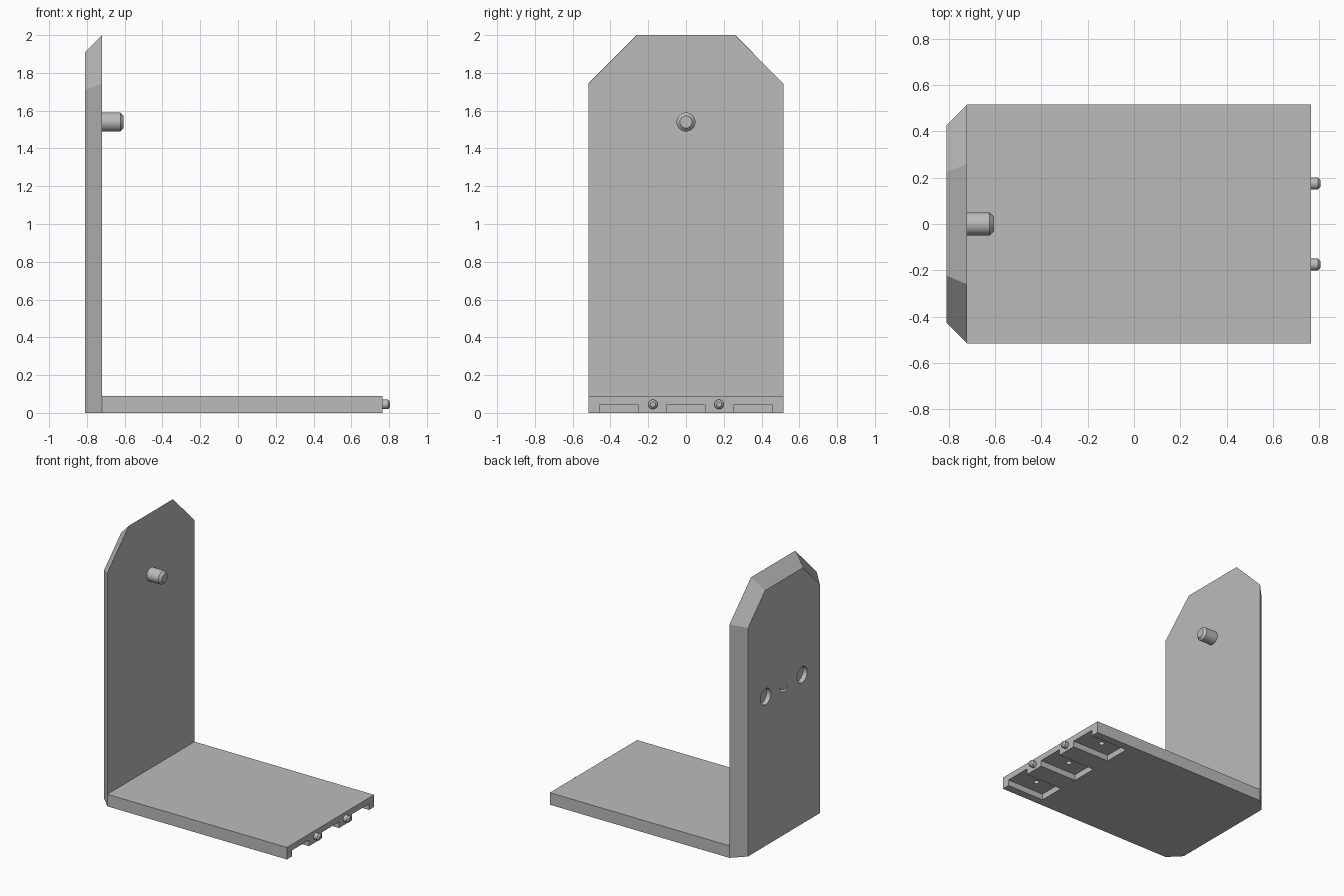
import bpy, bmesh, math

cube = bpy.data.objects.get("Cube")
if cube:
    bpy.data.objects.remove(cube, do_unlink=True)

grey = bpy.data.materials.new("plain_grey")
grey.use_nodes = True
grey.diffuse_color = (0.5, 0.5, 0.5, 1)
grey.node_tree.nodes["Principled BSDF"].inputs["Base Color"].default_value = (0.5, 0.5, 0.5, 1)

BACK, INNER, FAR = -0.81, -0.72, 0.765   # x of wall back, wall front, plate end
HALF, THICK = 0.515, 0.09


def loft(name, sections):
    """Solid through (x, outline) sections, each outline a list of (y, z)."""
    bm = bmesh.new()
    rings = [[bm.verts.new((x, y, z)) for y, z in outline] for x, outline in sections]
    n = len(rings[0])
    for a, b in zip(rings, rings[1:]):
        for i in range(n):
            j = (i + 1) % n
            bm.faces.new((a[i], a[j], b[j], b[i]))
    bm.faces.new(rings[0])
    bm.faces.new(rings[-1])
    bmesh.ops.recalc_face_normals(bm, faces=bm.faces)
    mesh = bpy.data.meshes.new(name)
    bm.to_mesh(mesh)
    bm.free()
    mesh.materials.append(grey)
    obj = bpy.data.objects.new(name, mesh)
    bpy.context.collection.objects.link(obj)
    return obj


def rect(y0, y1, z0, z1):
    return [(y0, z0), (y1, z0), (y1, z1), (y0, z1)]


def arc(y, z, r, start=0, end=360, steps=32):
    angles = [math.radians(start + (end - start) * i / steps) for i in range(steps)]
    return [(y + r * math.cos(a), z + r * math.sin(a)) for a in angles]


def cut(target, cutters):
    for c in cutters:
        c.hide_render = True
        mod = target.modifiers.new("cut", 'BOOLEAN')
        mod.operation, mod.solver, mod.object = 'DIFFERENCE', 'EXACT', c
    bpy.context.view_layer.update()
    shape = target.evaluated_get(bpy.context.evaluated_depsgraph_get())
    mesh = bpy.data.meshes.new_from_object(shape)
    target.modifiers.clear()
    target.data = mesh
    for c in cutters:
        bpy.data.objects.remove(c, do_unlink=True)


def peg(name, y, z, x0, x1, r, chamfer):
    obj = loft(name, [(x0 - 0.01, arc(y, z, r)), (x1 - chamfer, arc(y, z, r)),
                      (x1, arc(y, z, r - chamfer))])
    bpy.ops.object.select_all(action='DESELECT')
    obj.select_set(True)
    bpy.context.view_layer.objects.active = obj
    bpy.ops.object.shade_smooth_by_angle(angle=math.radians(30))


def wall_outline(inset):
    side, top, shift = HALF - inset, 2 - inset, inset * math.tan(math.pi / 8)
    right = [(side, 0), (side, 1.745 - shift), (0.26 - shift, top)]
    return right + [(-y, z) for y, z in reversed(right)]


# Upright wall with its back edges chamfered
wall = loft("upright_wall", [(BACK, wall_outline(THICK)), (INNER, wall_outline(0))])

# Two round recesses and a small crescent recess in the back of the wall
depth = BACK + 0.035
recesses = [loft("round_cutter", [(BACK - 0.05, arc(y, 1.115, 0.06)), (depth, arc(y, 1.115, 0.06))])
            for y in (-0.215, 0.215)]
crescent = arc(0, 1.115, 0.045, 180, 360, 16) + arc(0, 1.135, 0.049, 336, 204, 16)
recesses.append(loft("crescent_cutter", [(BACK - 0.05, crescent), (depth, crescent)]))
cut(wall, recesses)

# Base plate with three slots under its free end, each with a small ceiling hole
base = loft("base_plate", [(INNER, rect(-HALF, HALF, 0, THICK)), (FAR, rect(-HALF, HALF, 0, THICK))])
cutters = []
for y in (-0.355, 0, 0.355):
    slot = rect(y - 0.1, y + 0.1, -0.05, 0.045)
    cutters.append(loft("slot_cutter", [(FAR - 0.31, slot), (FAR + 0.05, slot)]))
    bpy.ops.mesh.primitive_cylinder_add(vertices=24, radius=0.02, depth=0.05,
                                        location=(FAR - 0.17, y, 0.045))
    hole = bpy.context.object
    hole.data.materials.append(grey)
    cutters.append(hole)
cut(base, cutters)

# Pegs on the wall and at the end of the plate
peg("wall_peg", 0, 1.54, INNER, -0.605, 0.05, 0.018)
for side, y in (("right", -0.175), ("left", 0.175)):
    peg(side + "_end_peg", y, 0.045, FAR, 0.805, 0.025, 0.011)
